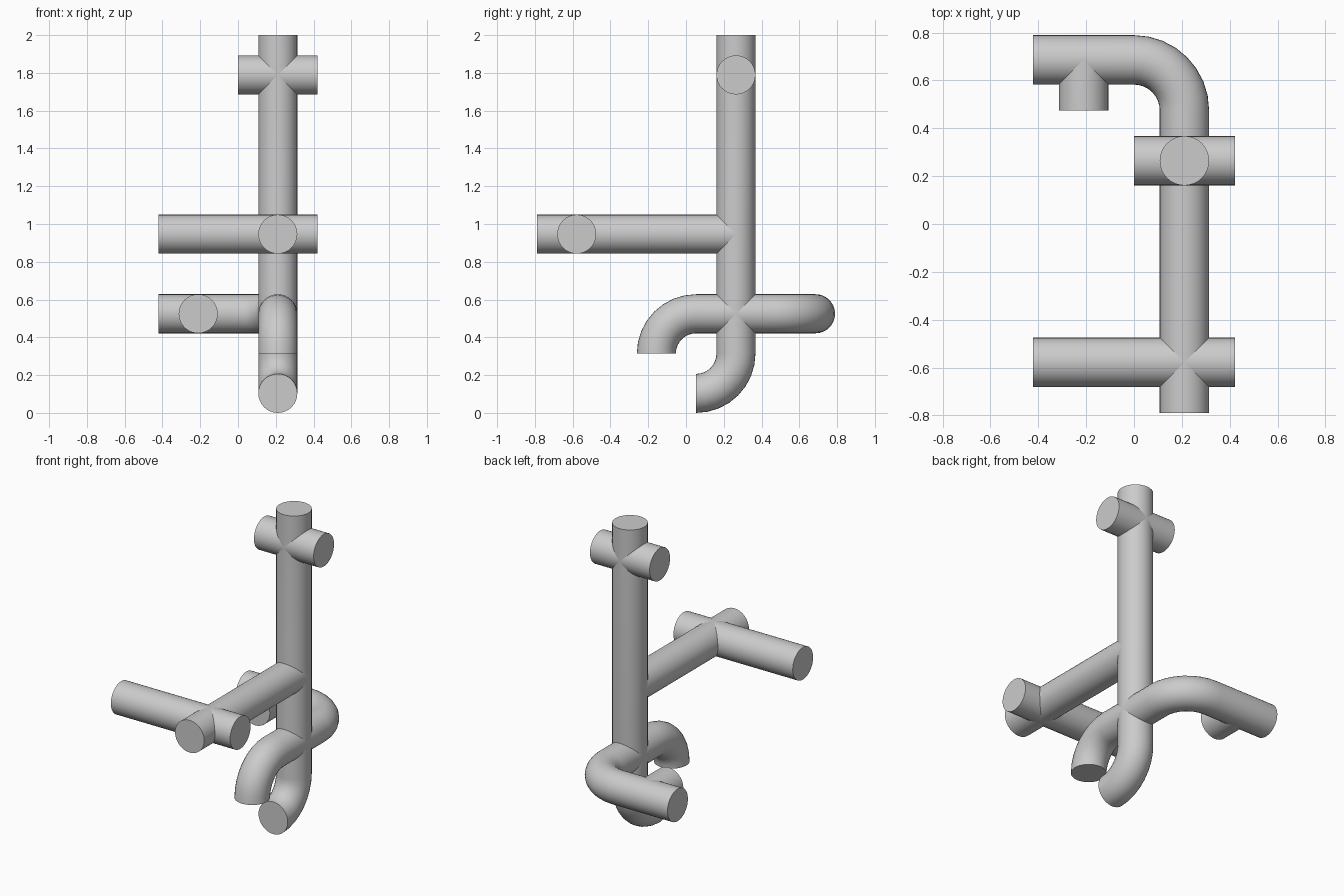
import bpy, bmesh, math
from mathutils import Vector, Matrix

if "Cube" in bpy.data.objects:
    bpy.data.objects.remove(bpy.data.objects["Cube"])

R = 0.1033            # pipe radius
U = (2 - R) / 18      # layout step
BEND = 2 * U          # elbow centreline radius
SIDES, STEPS = 32, 8
X, Y = 2 * U, (6 * U - R) / 2   # trunk axis


def pipe(name, corners):
    """Round capped pipe through the corners, each inner corner an elbow."""
    pts = [Vector(c) for c in corners]
    d = (pts[1] - pts[0]).normalized()
    side = Vector((1, 0, 0)) if abs(d.x) < 0.5 else Vector((0, 0, 1))
    frames = [(pts[0], d, side)]
    for i in range(1, len(pts) - 1):
        d2 = (pts[i + 1] - pts[i]).normalized()
        start, axis = pts[i] - d * BEND, d.cross(d2)
        centre = start + d2 * BEND
        for k in range(STEPS + 1):
            m = Matrix.Rotation(math.pi / 2 * k / STEPS, 3, axis)
            frames.append((centre + m @ (start - centre), m @ d, m @ side))
        d, side = d2, frames[-1][2]
    frames.append((pts[-1], d, side))

    bm = bmesh.new()
    rings, last = [], None
    for p, t, s in frames:
        if last is not None and (p - last).length < 1e-4:
            continue
        last, b = p, t.cross(s)
        angles = [2 * math.pi * j / SIDES for j in range(SIDES)]
        rings.append([bm.verts.new(p + R * (s * math.cos(a) + b * math.sin(a))) for a in angles])
    for a, b in zip(rings, rings[1:]):
        for j in range(SIDES):
            n = (j + 1) % SIDES
            bm.faces.new((a[j], a[n], b[n], b[j]))
    bm.faces.new(rings[0])
    bm.faces.new(rings[-1])
    bmesh.ops.recalc_face_normals(bm, faces=bm.faces)
    me = bpy.data.meshes.new(name)
    bm.to_mesh(me)
    bm.free()
    ob = bpy.data.objects.new(name, me)
    bpy.context.collection.objects.link(ob)
    bpy.ops.object.select_all(action='DESELECT')
    bpy.context.view_layer.objects.active = ob
    ob.select_set(True)
    bpy.ops.object.shade_smooth_by_angle(angle=math.radians(40))


low, mid, high = R + 4 * U, R + 8 * U, R + 16 * U

# Upright with the elbow at its foot
pipe("upright_pipe", [(X, Y, 2), (X, Y, R), (X, Y - 2 * U, R)])
# Low run: down-turned elbow at the front, sideways elbow at the back
pipe("low_pipe", [(X, Y - 4 * U, low - 2 * U), (X, Y - 4 * U, low),
                  (X, Y + 4 * U, low), (-4 * U, Y + 4 * U, low)])
pipe("low_branch", [(-2 * U, Y + 4 * U, low), (-2 * U, Y + 2 * U, low)])
# Middle run with its crossbar
pipe("middle_pipe", [(X, Y, mid), (X, Y - 10 * U, mid)])
pipe("middle_crossbar", [(-4 * U, Y - 8 * U, mid), (4 * U, Y - 8 * U, mid)])
# Top crossbar
pipe("top_crossbar", [(0, Y, high), (4 * U, Y, high)])
